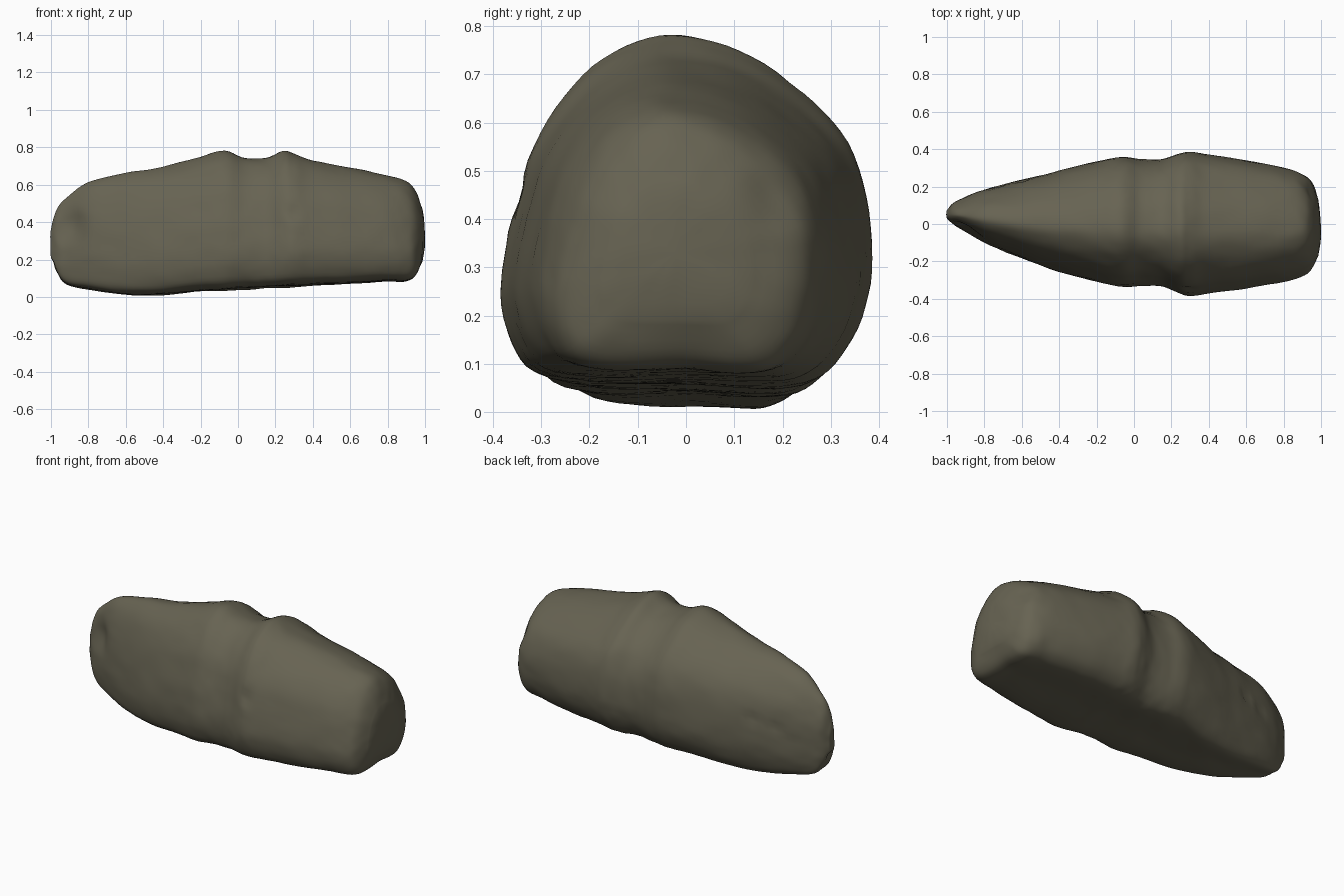
import bpy, bmesh
from mathutils import Vector, noise

cube = bpy.data.objects.get("Cube")
if cube:
    bpy.data.objects.remove(cube, do_unlink=True)


def spline(points, steps, closed=False):
    """Catmull-Rom curve through points of any dimension."""
    n = len(points)
    out = []
    for i in range(n if closed else n - 1):
        ids = [i - 1, i, i + 1, i + 2]
        a, b, c, d = [points[k % n if closed else max(0, min(n - 1, k))] for k in ids]
        for s in range(steps):
            t = s / steps
            out.append([0.5 * (2 * q + (r - p) * t + (2 * p - 5 * q + 4 * r - w) * t * t
                               + (3 * q - p - 3 * r + w) * t ** 3)
                        for p, q, r, w in zip(a, b, c, d)])
    if not closed:
        out.append(list(points[-1]))
    return out


# Stations along the stone: x, front y, back y, bottom z, top z
stations = [
    (-1, .03, .075, .2, .36), (-.97, 0, .11, .14, .47), (-.92, -.03, .137, .07, .53),
    (-.8, -.1, .185, .04, .61), (-.6, -.185, .235, .01, .665), (-.4, -.255, .285, .01, .695),
    (-.2, -.31, .335, .03, .75), (-.07, -.337, .36, .035, .78), (.04, -.33, .347, .04, .742),
    (.15, -.335, .345, .048, .743), (.24, -.37, .376, .05, .78), (.3, -.383, .387, .055, .765),
    (.4, -.37, .37, .06, .73), (.6, -.345, .34, .07, .69), (.8, -.31, .3, .083, .65),
    (.9, -.277, .265, .085, .615), (.95, -.24, .22, .115, .56), (.985, -.17, .13, .19, .47),
]
# Cross-section with a flat base and domed top: side -1..1, height 0..1
section = [
    (0, .01), (.5, 0), (.72, .03), (.87, .11), (.97, .23), (1, .37), (.97, .55),
    (.87, .7), (.7, .81), (.42, .92), (.15, .98), (-.15, 1), (-.4, .955),
    (-.62, .86), (-.79, .73), (-.9, .57), (-.97, .41), (-1, .27), (-.95, .13),
    (-.82, .04), (-.5, .01),
]
# Shallow chips and hollows: centre, radius, depth
chips = [
    ((-.9, -.04, .38), .13, .025), ((-1, .05, .17), .05, .02), ((.3, -.36, .45), .07, .012),
    ((-.6, .23, .36), .05, .014), ((-.72, .2, .33), .05, .012), ((.96, .2, .45), .1, .012),
]

# Grooved stone body, lofted through the stations
bm = bmesh.new()
rim = spline(section, 4, closed=True)
rings = []
for x, front, back, low, high in spline(stations, 5):
    mid, half = (front + back) / 2, (back - front) / 2
    rings.append([bm.verts.new((x, mid + half * u, low + (high - low) * v)) for u, v in rim])
for first, second in zip(rings, rings[1:]):
    for i in range(len(rim)):
        j = (i + 1) % len(rim)
        bm.faces.new((first[i], first[j], second[j], second[i]))

# Close both ends with shrinking rings and a centre point
for ring, tip, flip in ((rings[0], (-1.003, .05, .28), True), (rings[-1], (1, -.02, .33), False)):
    tip = Vector(tip)
    rim_points = [v.co.copy() for v in ring]
    for scale in (.75, .5, .25):
        inner = []
        for p in rim_points:
            q = tip.lerp(p, scale)
            q.x = tip.x + (p.x - tip.x) * scale ** 2
            inner.append(bm.verts.new(q))
        for i in range(len(rim)):
            j = (i + 1) % len(rim)
            bm.faces.new((ring[i], ring[j], inner[j], inner[i]))
        ring = inner
    peak = bm.verts.new(tip)
    for i in range(len(rim)):
        bm.faces.new((ring[i], ring[(i + 1) % len(rim)], peak))
bmesh.ops.recalc_face_normals(bm, faces=bm.faces)
bm.normal_update()

# Weathered surface: gentle unevenness plus the chips
moves = []
for v in bm.verts:
    push = .005 * noise.noise(v.co * 7) + .002 * noise.noise(v.co * 20)
    for centre, radius, depth in chips:
        near = 1 - (v.co - Vector(centre)).length / radius
        if near > 0:
            push -= depth * near * near * (3 - 2 * near)
    moves.append((v, v.normal * push))
for v, move in moves:
    v.co += move

mesh = bpy.data.meshes.new("grooved_stone")
bm.to_mesh(mesh)
bm.free()
stone = bpy.data.objects.new("grooved_stone", mesh)
bpy.context.collection.objects.link(stone)

# Olive grey stone
mat = bpy.data.materials.new("olive_grey_stone")
mat.use_nodes = True
colour = (.135, .125, .085, 1)
mat.diffuse_color = colour
bsdf = next(n for n in mat.node_tree.nodes if n.type == "BSDF_PRINCIPLED")
bsdf.inputs["Base Color"].default_value = colour
bsdf.inputs["Roughness"].default_value = .9
mesh.materials.append(mat)
for poly in mesh.polygons:
    poly.use_smooth = True
